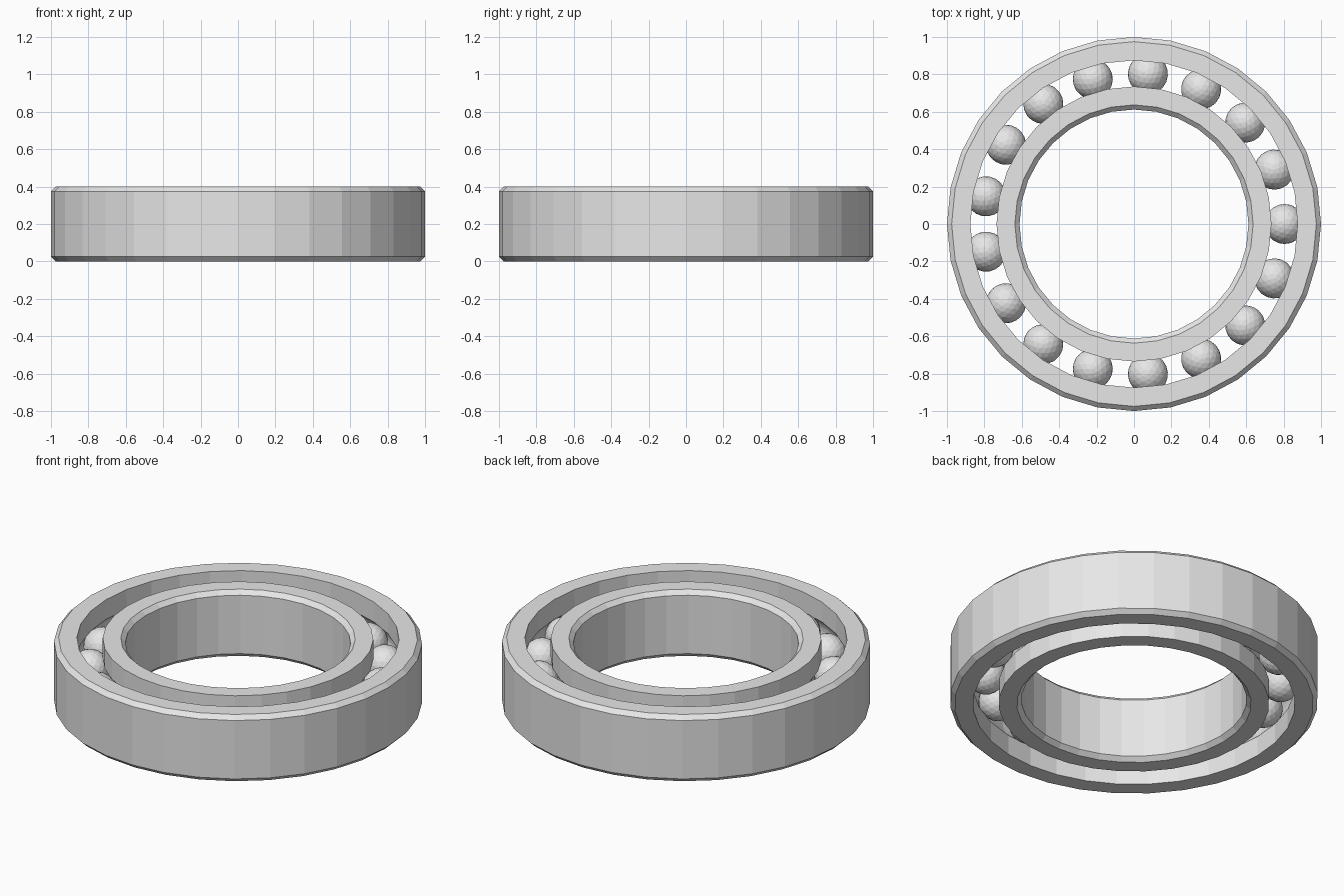
import bpy
import bmesh
from math import acos, cos, sin, pi, tau
from mathutils import Matrix

if "Cube" in bpy.data.objects:
    bpy.data.objects.remove(bpy.data.objects["Cube"], do_unlink=True)

HEIGHT = 0.4
MID = HEIGHT / 2
CHAMFER = 0.025
SEGMENTS = 32
BALLS = 17
PITCH = 0.805        # radius of the circle the balls run on
BALL_RADIUS = 0.107

steel = bpy.data.materials.new("steel_grey")
steel.use_nodes = True
colour = (0.8, 0.8, 0.8, 1)
steel.diffuse_color = colour
steel.node_tree.nodes["Principled BSDF"].inputs["Base Color"].default_value = colour


def make_object(name, bm):
    mesh = bpy.data.meshes.new(name)
    bmesh.ops.recalc_face_normals(bm, faces=bm.faces)
    bm.to_mesh(mesh)
    bm.free()
    mesh.materials.append(steel)
    obj = bpy.data.objects.new(name, mesh)
    bpy.context.collection.objects.link(obj)
    return obj


def race(name, plain, grooved):
    """Revolve a ring: chamfered wall at radius plain, ball groove at radius grooved."""
    side = 1 if plain > grooved else -1
    rim = plain - side * CHAMFER
    profile = [(grooved, 0), (rim, 0), (plain, CHAMFER),
               (plain, HEIGHT - CHAMFER), (rim, HEIGHT), (grooved, HEIGHT)]
    # Groove arc hugging the balls
    half = acos(abs(grooved - PITCH) / BALL_RADIUS)
    steps = 8
    for i in range(steps + 1):
        a = half * (1 - 2 * i / steps)
        profile.append((PITCH + side * BALL_RADIUS * cos(a), MID + BALL_RADIUS * sin(a)))

    bm = bmesh.new()
    rings = []
    for s in range(SEGMENTS):
        a = tau * s / SEGMENTS
        rings.append([bm.verts.new((r * cos(a), r * sin(a), z)) for r, z in profile])
    for s in range(SEGMENTS):
        here, after = rings[s], rings[(s + 1) % SEGMENTS]
        for i in range(len(profile)):
            j = (i + 1) % len(profile)
            bm.faces.new((here[i], after[i], after[j], here[j]))
    return make_object(name, bm)


# Outer and inner races
race("outer_race", 1.0, 0.875)
race("inner_race", 0.612, 0.735)

# Balls spaced evenly between the races
bm = bmesh.new()
bmesh.ops.create_icosphere(bm, subdivisions=3, radius=BALL_RADIUS,
                           matrix=Matrix.Translation((PITCH, 0, MID)))
first = make_object("ball_1", bm)
for i in range(1, BALLS):
    ball = bpy.data.objects.new(f"ball_{i + 1}", first.data)
    ball.rotation_euler.z = tau * i / BALLS
    bpy.context.collection.objects.link(ball)
